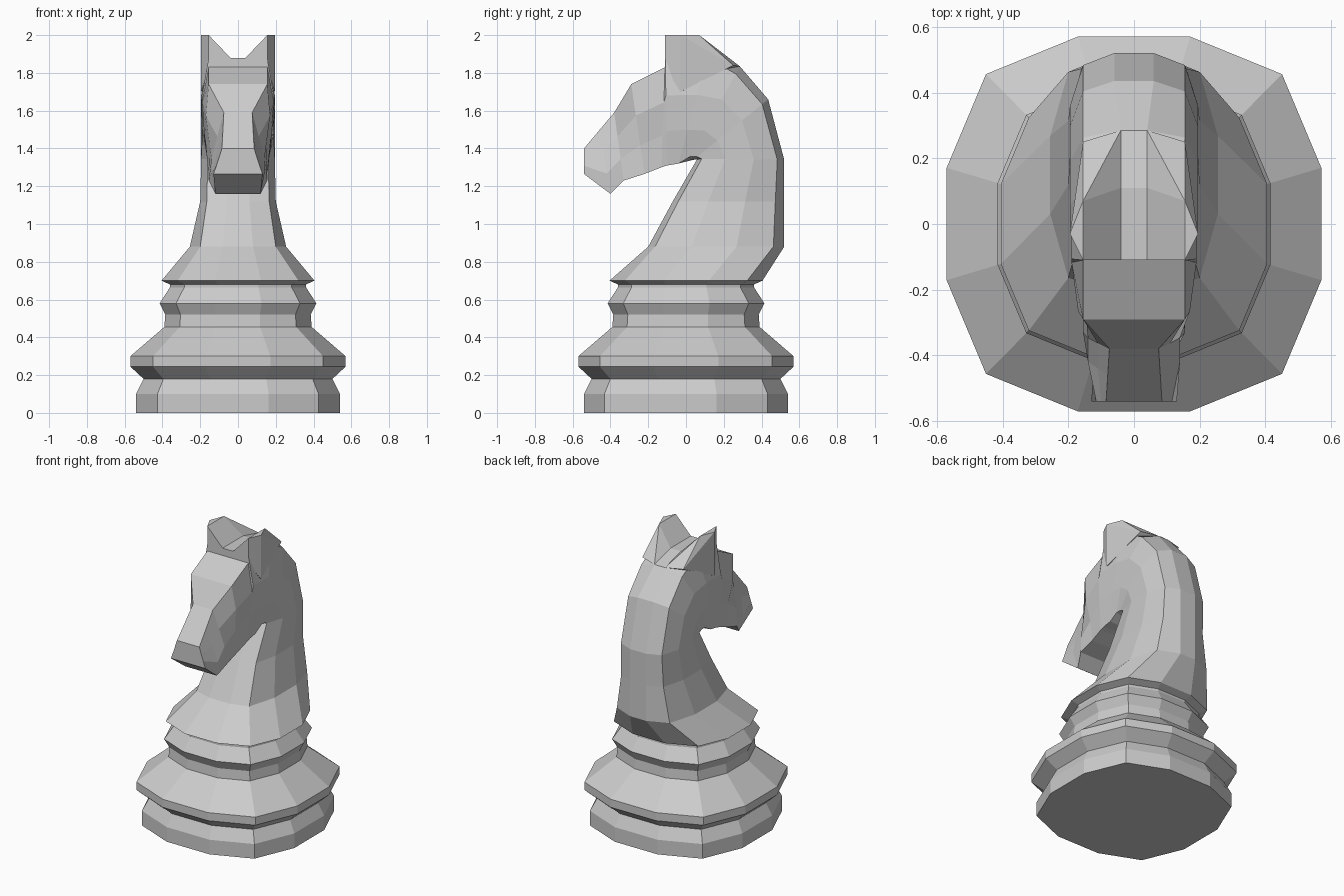
import bpy
import bmesh
from mathutils import Vector

default = bpy.data.objects.get("Cube")
if default:
    bpy.data.objects.remove(default, do_unlink=True)

# Single grey for the whole piece
grey = bpy.data.materials.new("plain_grey")
grey.use_nodes = True
colour = (0.6, 0.6, 0.6, 1)
grey.diffuse_color = colour
grey.node_tree.nodes["Principled BSDF"].inputs["Base Color"].default_value = colour


def finish(name, bm):
    """Turn a bmesh into a flat-shaded object."""
    bmesh.ops.recalc_face_normals(bm, faces=bm.faces)
    mesh = bpy.data.meshes.new(name)
    bm.to_mesh(mesh)
    bm.free()
    mesh.materials.append(grey)
    obj = bpy.data.objects.new(name, mesh)
    bpy.context.collection.objects.link(obj)
    return obj


def loft(name, rings):
    """Skin a list of closed rings and cap both ends."""
    bm = bmesh.new()
    loops = [[bm.verts.new(p) for p in ring] for ring in rings]
    count = len(loops[0])
    for low, high in zip(loops, loops[1:]):
        for i in range(count):
            j = (i + 1) % count
            bm.faces.new((low[i], low[j], high[j], high[i]))
    bm.faces.new(loops[0])
    bm.faces.new(loops[-1])
    return finish(name, bm)


def mirrored(half):
    """Complete a ring from its +x half."""
    return half + [(-x, y, z) for x, y, z in reversed(half)]


# Turned base: a slightly square twelve-sided outline swept up a profile
outline = [(0.3, 1), (0.79, 0.8), (1, 0.3), (1, -0.3), (0.79, -0.8), (0.3, -1)]
profile = [(0.54, 0), (0.54, 0.1), (0.5, 0.18), (0.57, 0.245), (0.57, 0.3),
           (0.39, 0.455), (0.385, 0.52), (0.415, 0.58), (0.36, 0.665),
           (0.36, 0.68), (0.405, 0.7)]


def base_ring(radius, z):
    return mirrored([(x * radius, y * radius, z) for x, y in outline])


loft("turned_base", [base_ring(r, z) for r, z in profile])


# Neck and head: each section runs from its crest to its throat (y, z),
# with half-widths at fixed fractions of the way
def section(crest, throat, widths, fractions):
    half = []
    for w, t in zip(widths, fractions):
        y, z = Vector(crest).lerp(Vector(throat), t)
        half.append((w, y, z))
    return mirrored(half)


neck_fractions = (0, 0.08, 0.35, 0.68, 0.95, 1)
head_fractions = (0, 0, 0.35, 0.68, 1, 1)

neck = [
    ((0.52, 0.88), (-0.2, 0.88), (0.06, 0.2, 0.255, 0.255, 0.2, 0.08)),
    ((0.52, 1.12), (-0.07, 1.12), (0.06, 0.16, 0.2, 0.2, 0.165, 0.06)),
    ((0.52, 1.34), (0.06, 1.345), (0.06, 0.155, 0.195, 0.195, 0.16, 0.06)),
    ((0.435, 1.66), (0.04, 1.34), (0.06, 0.155, 0.195, 0.19, 0.16, 0.06)),
    ((0.285, 1.835), (0.01, 1.333), (0.04, 0.155, 0.195, 0.19, 0.16, 0.06)),
]
head = [
    ((0.11, 1.88), (-0.04, 1.32), (0.04, 0.155, 0.195, 0.185, 0.16, 0.06)),
    ((-0.11, 1.88), (-0.1, 1.31), (0.04, 0.155, 0.19, 0.18, 0.16, 0.06)),
    ((-0.11, 1.83), (-0.13, 1.3), (0.06, 0.155, 0.19, 0.175, 0.16, 0.06)),
    ((-0.29, 1.74), (-0.22, 1.265), (0.06, 0.155, 0.17, 0.15, 0.155, 0.06)),
    ((-0.38, 1.59), (-0.33, 1.23), (0.04, 0.075, 0.11, 0.14, 0.155, 0.06)),
    ((-0.46, 1.495), (-0.4, 1.16), (0.04, 0.08, 0.11, 0.14, 0.12, 0.06)),
    ((-0.54, 1.4), (-0.54, 1.265), (0.04, 0.085, 0.1, 0.115, 0.13, 0.06)),
]
rings = [base_ring(*profile[-1])]
rings += [section(*s, neck_fractions) for s in neck]
rings += [section(*s, head_fractions) for s in head]
loft("neck_and_head", rings)

# Ears: wedges rising outward from the crown
ear = [(0.155, 0.07, 2), (0.195, -0.03, 2), (0.155, -0.11, 2),
       (0.04, 0.11, 1.88), (0.04, -0.11, 1.88), (0.155, -0.11, 1.83),
       (0.04, 0.285, 1.835), (0.155, 0.25, 1.84), (0.195, -0.03, 1.7)]
for side, name in ((1, "left_ear"), (-1, "right_ear")):
    bm = bmesh.new()
    for x, y, z in ear:
        bm.verts.new((side * x, y, z))
    bmesh.ops.convex_hull(bm, input=bm.verts)
    finish(name, bm)
